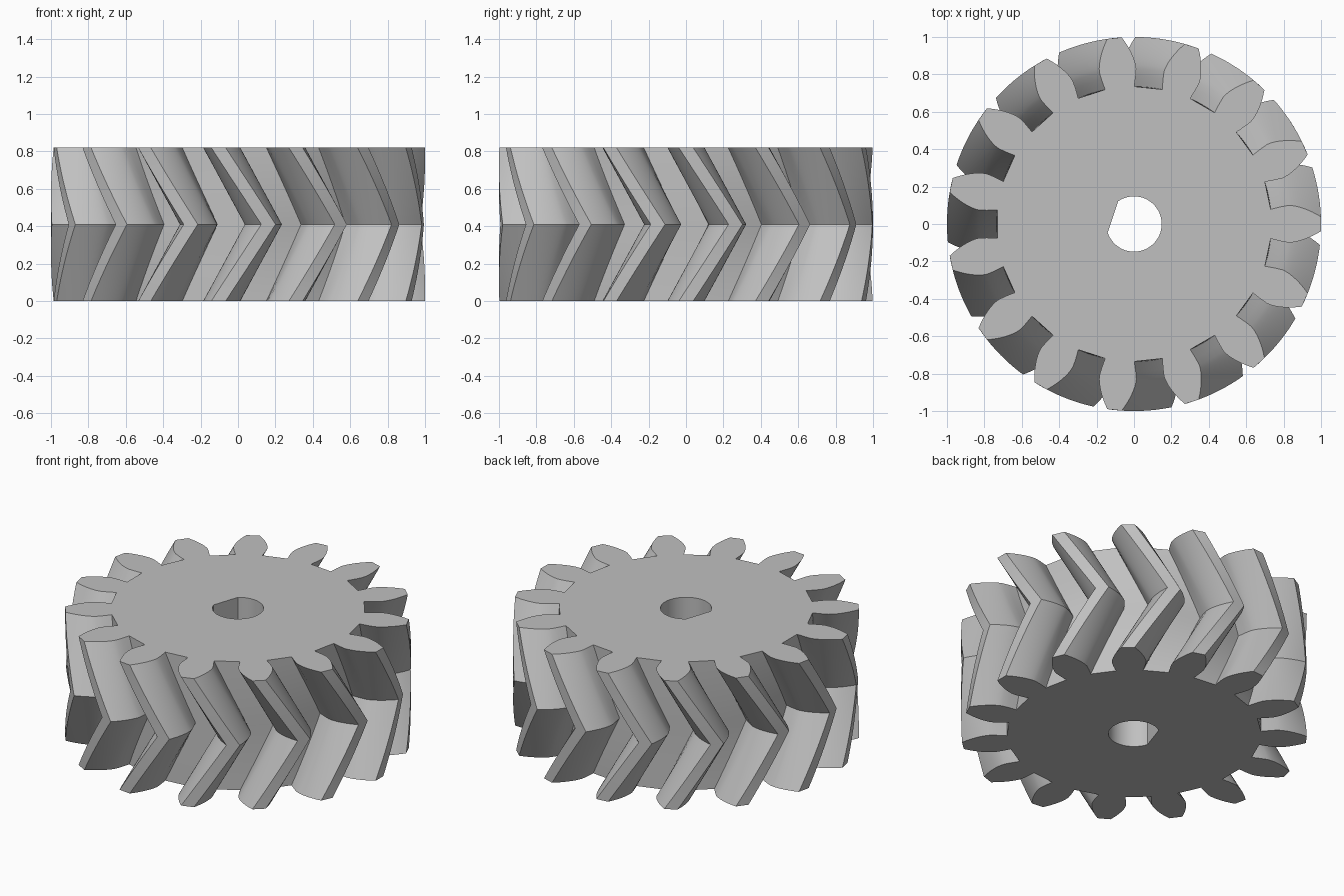
import bpy, bmesh
from math import cos, sin, tan, acos, radians, sqrt, pi, tau

cube = bpy.data.objects.get("Cube")
if cube:
    bpy.data.objects.remove(cube, do_unlink=True)

TEETH = 15
HEIGHT = 0.82
TIP_R, ROOT_R = 1.0, 0.735
PITCH_R = TIP_R * TEETH / (TEETH + 2)
PRESSURE = radians(20)
BASE_R = PITCH_R * cos(PRESSURE)
TWIST = HEIGHT / 2 * tan(radians(30)) / PITCH_R   # thirty degree helix
BORE_R, FLAT_DIST, FLAT_DIR = 0.148, 0.119, radians(161.5)
LAYERS = 20                                       # even, so a layer lies mid-height


def involute(a):
    return tan(a) - a


def tooth_side():
    """(radius, half angle) from root to tip along one flank."""
    base_half = pi / (2 * TEETH) + involute(PRESSURE)
    side = [(ROOT_R, radians(6.1)), (0.76, radians(6.38)), (0.79, radians(6.67))]
    steps = 8
    for i in range(steps + 1):
        r = BASE_R + (TIP_R - BASE_R) * i / steps
        side.append((r, base_half - involute(acos(min(1, BASE_R / r)))))
    return side


def gear_outline():
    side = tooth_side()
    tooth = [(r, -a) for r, a in side] + [(r, a) for r, a in reversed(side)]
    return [(r, a + tau * k / TEETH) for k in range(TEETH) for r, a in tooth]


def bore_outline(segments=48):
    half = acos(FLAT_DIST / BORE_R)
    span = tau - 2 * half
    return [(BORE_R, FLAT_DIR + half + span * i / segments) for i in range(segments + 1)]


def add_ring(bm, outline, z, turn):
    return [bm.verts.new((r * cos(a + turn), r * sin(a + turn), z)) for r, a in outline]


def join_rings(bm, low, high):
    n = len(low)
    for i in range(n):
        j = (i + 1) % n
        bm.faces.new((low[i], low[j], high[j], high[i]))


def ring_edges(bm, ring):
    return [bm.edges.get((v, ring[i - 1])) for i, v in enumerate(ring)]


bm = bmesh.new()

# Chevron teeth: turn the outline forward to mid-height, then back
rings = []
for k in range(LAYERS + 1):
    t = k / LAYERS
    rings.append(add_ring(bm, gear_outline(), HEIGHT * t, TWIST * (1 - abs(2 * t - 1))))
for low, high in zip(rings, rings[1:]):
    join_rings(bm, low, high)

# Shaft bore with one flat side
bore = [add_ring(bm, bore_outline(), z, 0) for z in (0, HEIGHT)]
join_rings(bm, bore[0], bore[1])

# Flat end faces around the bore
for ring, hole, up in ((rings[0], bore[0], -1), (rings[-1], bore[1], 1)):
    edges = ring_edges(bm, ring) + ring_edges(bm, hole)
    bmesh.ops.triangle_fill(bm, use_beauty=True, edges=edges, normal=(0, 0, up))
bmesh.ops.recalc_face_normals(bm, faces=bm.faces)

mesh = bpy.data.meshes.new("herringbone_gear")
bm.to_mesh(mesh)
bm.free()
gear = bpy.data.objects.new("herringbone_gear", mesh)
bpy.context.collection.objects.link(gear)

# Plain grey
grey = bpy.data.materials.new("plain_grey")
grey.use_nodes = True
colour = (0.53, 0.53, 0.53, 1)
grey.diffuse_color = colour
grey.node_tree.nodes["Principled BSDF"].inputs["Base Color"].default_value = colour
mesh.materials.append(grey)

bpy.ops.object.select_all(action="DESELECT")
gear.select_set(True)
bpy.context.view_layer.objects.active = gear
bpy.ops.object.shade_smooth_by_angle(angle=radians(25))
